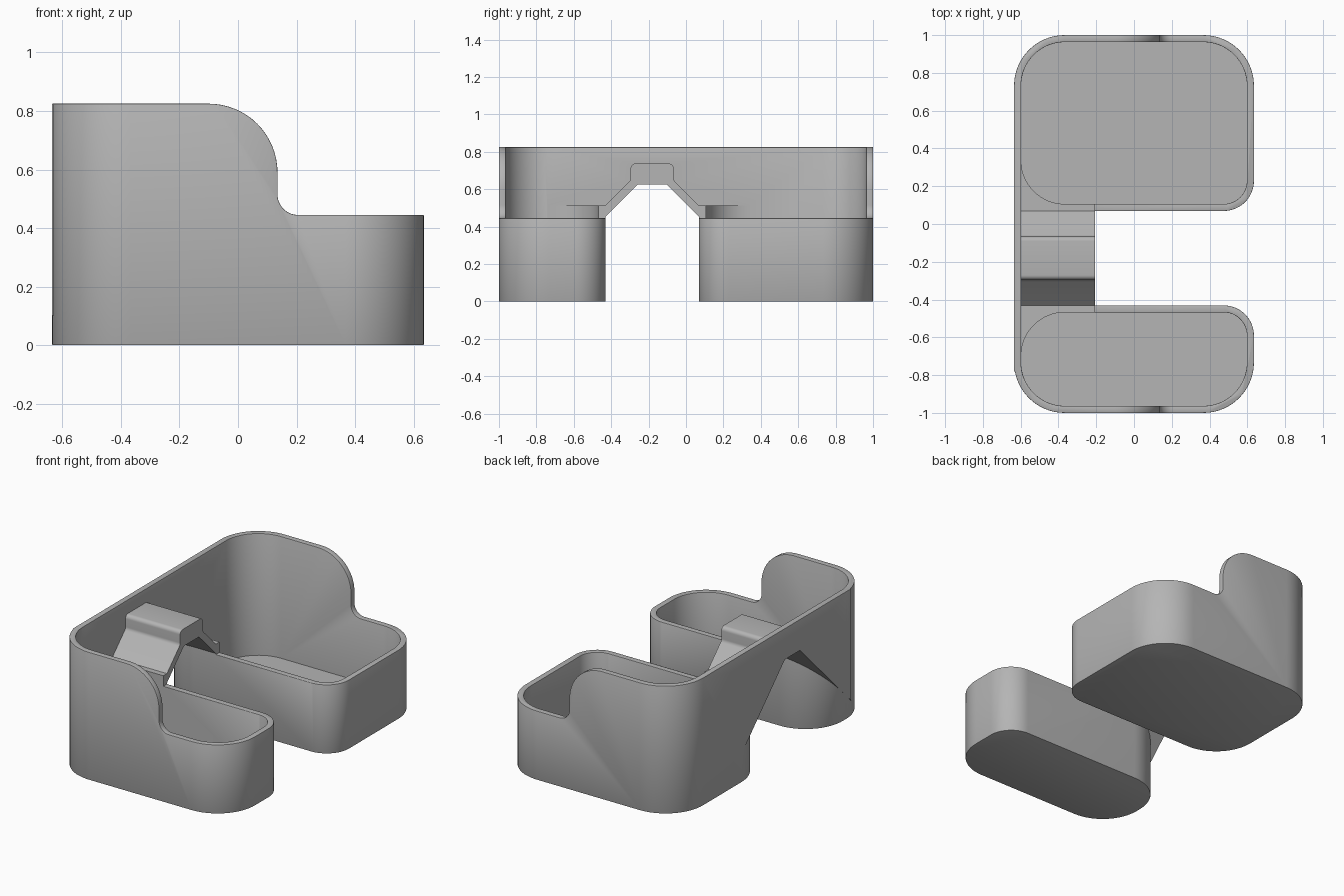
import bpy, bmesh, math
from mathutils import Vector

if "Cube" in bpy.data.objects:
    bpy.data.objects.remove(bpy.data.objects["Cube"])

GAP = -0.181            # centre of the gap between the two bins
WALL = 0.037
RIM, LEDGE, TOP = 0.445, 0.513, 0.825

grey = bpy.data.materials.new("plain grey")
grey.diffuse_color = (0.46, 0.46, 0.46, 1)
grey.use_nodes = True
grey.node_tree.nodes["Principled BSDF"].inputs["Base Color"].default_value = grey.diffuse_color


def rounded(points, seg=16):
    """Round the corners of a polygon given as (a, b, radius)."""
    out = []
    n = len(points)
    for i, (a, b, r) in enumerate(points):
        p = Vector((a, b))
        if r == 0:
            out.append(p)
            continue
        u = (Vector(points[i - 1][:2]) - p).normalized()
        v = (Vector(points[(i + 1) % n][:2]) - p).normalized()
        half = u.angle(v) / 2
        c = p + (u + v).normalized() * (r / math.sin(half))
        t = r / math.tan(half)
        s, e = p + u * t - c, p + v * t - c
        total = s.angle_signed(e)
        for k in range(seg + 1):
            f = -total * k / seg
            out.append(c + Vector((s.x * math.cos(f) - s.y * math.sin(f),
                                   s.x * math.sin(f) + s.y * math.cos(f))))
    return out


def prism(name, pts, lo, hi, axis):
    """Extrude a 2D outline along x, y or z."""
    place = {"x": lambda p, h: (h, p[0], p[1]),
             "y": lambda p, h: (p[0], h, p[1]),
             "z": lambda p, h: (p[0], p[1], h)}[axis]
    bm = bmesh.new()
    a = [bm.verts.new(place(p, lo)) for p in pts]
    b = [bm.verts.new(place(p, hi)) for p in pts]
    bm.faces.new(a)
    bm.faces.new(b)
    for i in range(len(a)):
        j = (i + 1) % len(a)
        bm.faces.new((a[i], a[j], b[j], b[i]))
    bmesh.ops.recalc_face_normals(bm, faces=bm.faces)
    me = bpy.data.meshes.new(name)
    bm.to_mesh(me)
    bm.free()
    ob = bpy.data.objects.new(name, me)
    bpy.context.collection.objects.link(ob)
    me.materials.append(grey)
    return ob


def apply(ob, mod):
    bpy.context.view_layer.objects.active = ob
    bpy.ops.object.modifier_apply(modifier=mod.name)


def combine(ob, other, operation):
    mod = ob.modifiers.new("combine", "BOOLEAN")
    mod.operation, mod.object, mod.solver = operation, other, "EXACT"
    apply(ob, mod)
    bpy.data.objects.remove(other)


def bin_outline(y_far, y_near, inset):
    """Bin footprint: y_far is the outer side, y_near faces the gap."""
    s = 1 if y_far > 0 else -1
    x, f, n = 0.635 - inset, y_far - s * inset, y_near + s * inset
    big, small = 0.268 - inset, 0.16 - inset
    return rounded([(-x, n, big), (x, n, small), (x, f, big), (-x, f, big)])


def mirrored(half):
    """Profile across the gap from half-profile (distance, z, radius)."""
    return ([(GAP - d, z, r) for d, z, r in reversed(half)]
            + [(GAP + d, z, r) for d, z, r in half])


# Two bins joined by the block over the tent-shaped opening
bins = [(1.0, GAP + 0.25), (-1.0, GAP - 0.25)]
holder = prism("double_bin", bin_outline(*bins[0], 0), 0, TOP, "z")
combine(holder, prism("second_bin", bin_outline(*bins[1], 0), 0, TOP, "z"), "UNION")
tent = mirrored([(0.077, 0.625, 0), (0.25, 0.452, 0), (0.60, 0.102, 0), (0.60, TOP, 0)])
combine(holder, prism("bridge_block", rounded(tent), -0.635, -0.207, "x"), "UNION")

# Hollow out both bins
for far, near in bins:
    combine(holder, prism("cavity", bin_outline(far, near, WALL), WALL, 1.1, "z"), "DIFFERENCE")

# Open the space over the bridge and ledges, leaving the back wall
over = mirrored([(0.115, 0.737, 0.025), (0.115, 0.648, 0.03), (0.25, LEDGE, 0),
                 (0.56, LEDGE, 0), (0.56, 1.1, 0)])
combine(holder, prism("bridge_cut", rounded(over, 6), -0.598, 0.8, "x"), "DIFFERENCE")

# Lower the walls that face the gap
low = [(GAP - 0.55, RIM), (GAP + 0.55, RIM), (GAP + 0.55, 1.1), (GAP - 0.55, 1.1)]
combine(holder, prism("inner_wall_cut", low, -0.207, 0.8, "x"), "DIFFERENCE")

# Curved step down on the side walls
step = rounded([(-0.5, TOP, 0), (0.135, TOP, 0.235), (0.135, RIM, 0.07),
                (0.8, RIM, 0), (0.8, 1.1, 0), (-0.5, 1.1, 0)])
combine(holder, prism("step_cut", step, -1.2, 1.2, "y"), "DIFFERENCE")

# Clean up, then soften the rims and the bottom edges
bm = bmesh.new()
bm.from_mesh(holder.data)
bmesh.ops.remove_doubles(bm, verts=bm.verts, dist=0.0005)
bmesh.ops.dissolve_limit(bm, angle_limit=math.radians(0.5),
                         verts=bm.verts, edges=bm.edges)
for e in bm.edges:
    e.select = False
weight = bm.edges.layers.float.new("bevel_weight_edge")
for e in bm.edges:
    if len(e.link_faces) != 2 or not e.is_convex or e.calc_face_angle() < 1.2:
        continue
    zs = [v.co.z for v in e.verts]
    ys = [abs(v.co.y) for v in e.verts]
    rim = min(zs) > RIM - 0.01 and (max(e.verts[0].co.x, e.verts[1].co.x) > -0.2
                                    or min(zs) > TOP - 0.01 or min(ys) > 0.9)
    if rim or max(zs) < 0.005:
        e[weight] = 1.0
bm.to_mesh(holder.data)
bm.free()
bevel = holder.modifiers.new("soft_edges", "BEVEL")
bevel.limit_method = "WEIGHT"
bevel.width, bevel.segments = 0.008, 2
apply(holder, bevel)

bpy.ops.object.select_all(action="DESELECT")
holder.select_set(True)
bpy.context.view_layer.objects.active = holder
bpy.ops.object.shade_smooth_by_angle(angle=math.radians(30))
